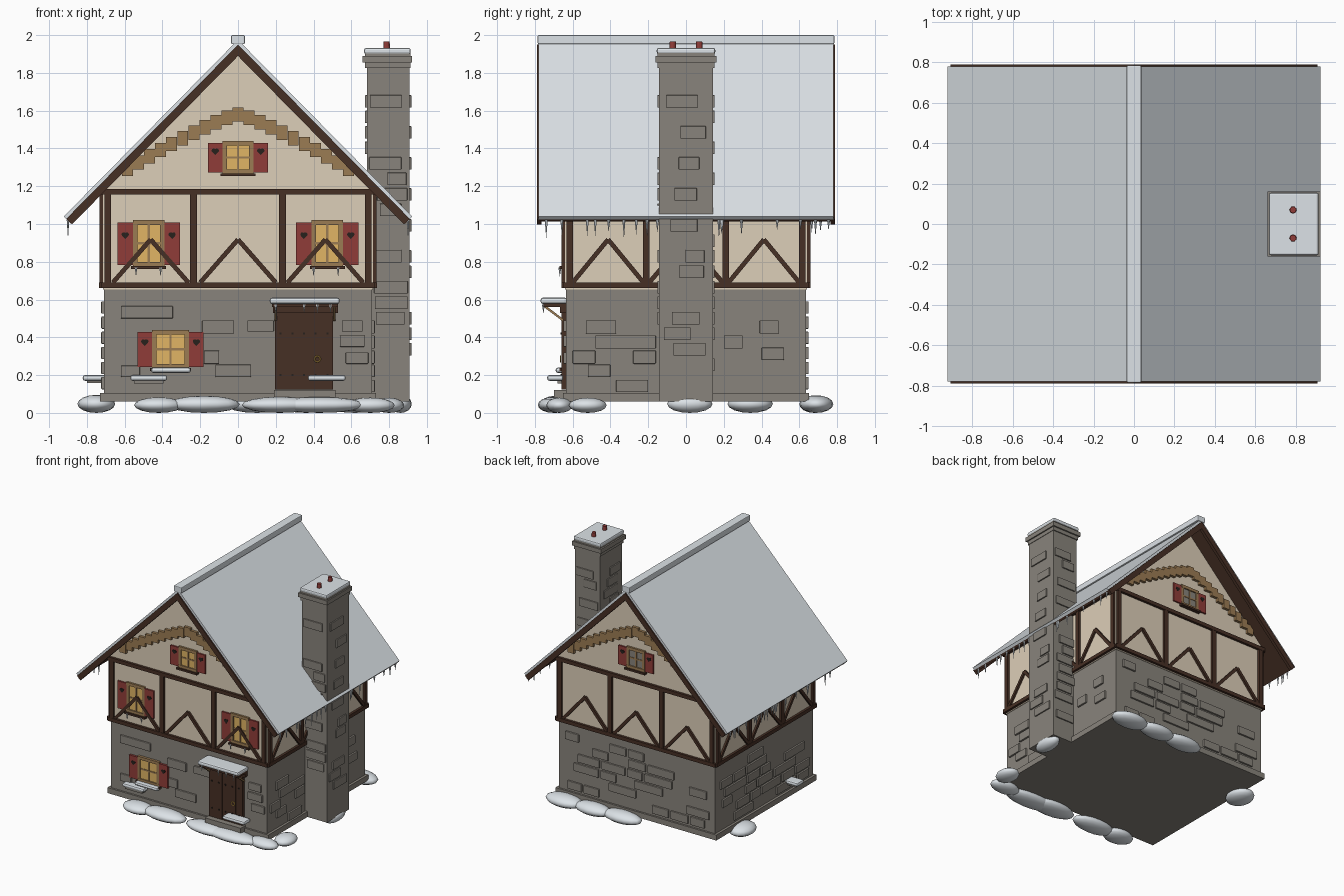
import bpy, bmesh, math, random
from mathutils import Matrix, Vector

if "Cube" in bpy.data.objects:
    bpy.data.objects.remove(bpy.data.objects["Cube"])

random.seed(4)
I = Matrix.Identity(4)


def mat(name, r, g, b):
    m = bpy.data.materials.new(name)
    m.diffuse_color = (r, g, b, 1)
    m.use_nodes = True
    m.node_tree.nodes["Principled BSDF"].inputs["Base Color"].default_value = m.diffuse_color
    return m


STONE = mat("grey_stone", .25, .23, .20)
PLASTER = mat("cream_plaster", .72, .62, .48)
TIMBER = mat("dark_timber", .062, .029, .018)
SNOW = mat("snow", .80, .85, .89)
RED = mat("shutter_red", .28, .046, .04)
TAN = mat("tan_wood", .33, .20, .088)
GLOW = mat("warm_glass", .75, .46, .13)
IRON = mat("black_iron", .02, .015, .012)
BRASS = mat("brass", .5, .3, .06)


def finish(bm, name, material, bevel=0, smooth=False):
    bmesh.ops.recalc_face_normals(bm, faces=bm.faces[:])
    me = bpy.data.meshes.new(name)
    bm.to_mesh(me)
    bm.free()
    ob = bpy.data.objects.new(name, me)
    bpy.context.collection.objects.link(ob)
    me.materials.append(material)
    if bevel:
        mod = ob.modifiers.new("soft_edge", 'BEVEL')
        mod.width, mod.segments = bevel, 2
    if smooth:
        for p in me.polygons:
            p.use_smooth = True
    return ob


def box(bm, x0, x1, y0, y1, z0, z1, M=I):
    c = Vector((x0 + x1, y0 + y1, z0 + z1)) / 2
    bmesh.ops.create_cube(bm, size=1, matrix=M @ Matrix.Translation(c)
                          @ Matrix.Diagonal((x1 - x0, y1 - y0, z1 - z0, 1)))


def beam(bm, a, b, w, d0, d1, M):
    """Beam lying on a wall, from (u, z) point a to b, between depths d0 and d1."""
    du, dz = b[0] - a[0], b[1] - a[1]
    c = Vector(((a[0] + b[0]) / 2, -(d0 + d1) / 2, (a[1] + b[1]) / 2))
    bmesh.ops.create_cube(bm, size=1, matrix=M @ Matrix.Translation(c)
                          @ Matrix.Rotation(-math.atan2(dz, du), 4, 'Y')
                          @ Matrix.Diagonal((math.hypot(du, dz), d1 - d0, w, 1)))


def cone(bm, loc, r0, r1, h, seg=8, rot=I):
    bmesh.ops.create_cone(bm, cap_ends=True, segments=seg, radius1=r0, radius2=r1,
                          depth=h, matrix=Matrix.Translation(loc) @ rot)


def prism(bm, pts, y0, y1):
    a = [bm.verts.new((x, y0, z)) for x, z in pts]
    b = [bm.verts.new((x, y1, z)) for x, z in pts]
    n = len(pts)
    bm.faces.new(a)
    bm.faces.new(b[::-1])
    for i in range(n):
        bm.faces.new((a[i], b[i], b[(i + 1) % n], a[(i + 1) % n]))


def solid(name, material, *boxes, bevel=0):
    bm = bmesh.new()
    for b in boxes:
        box(bm, *b)
    return finish(bm, name, material, bevel)


# Wall frames: u along the wall, outward is -y, rotated round the house
WX, WY = .715, .64
FRONT, RIGHT, BACK, LEFT = [Matrix.Rotation(math.radians(a), 4, 'Z') for a in (0, 90, 180, 270)]

# Stone storey, plinth, plastered upper storey with gables
solid("stone_storey", STONE, (-.71, .71, -.635, .635, .06, .66))
solid("plinth", STONE, (-.73, .73, -.65, .65, .06, .105))
bm = bmesh.new()
prism(bm, [(-WX, .652), (WX, .652), (WX, 1.2), (0, 1.925), (-WX, 1.2)], -WY, WY)
finish(bm, "plaster_storey", PLASTER)

# Raised stones on the lower walls
front_stones = [(-.62, -.345, .5, .565), (-.19, -.02, .42, .49), (.05, .19, .43, .49),
                (-.62, -.52, .19, .25), (-.12, .07, .19, .255), (-.18, -.1, .26, .33),
                (.55, .66, .43, .49), (.54, .67, .35, .41), (.57, .69, .26, .32)]
side_stones = [(-.53, -.37, .42, .49), (-.48, -.16, .34, .41), (-.6, -.48, .26, .33),
               (-.28, -.16, .26, .33), (-.52, -.4, .19, .255), (-.37, -.2, .11, .175),
               (.39, .49, .42, .49), (.2, .3, .34, .41), (.4, .52, .28, .345)]
bm = bmesh.new()
for M, d, stones in ((FRONT, .635, front_stones), (RIGHT, .71, side_stones)):
    for u0, u1, z0, z1 in stones:
        box(bm, u0, u1, -d - .014, -d + .01, z0, z1, M)
for M, d, half in ((BACK, .635, .66), (LEFT, .71, .58)):
    for row in range(6):
        u = -half + random.uniform(0, .15)
        while u < half - .1:
            w = min(random.uniform(.11, .28), half - u)
            if random.random() < .55:
                z = .125 + row * .08
                box(bm, u, u + w, -d - .014, -d + .01, z, z + .065, M)
            u += w + .02
finish(bm, "raised_stones", STONE, .004)

# Timber frame on all four walls
bm = bmesh.new()
for M, d, posts in ((FRONT, WY, (-.69, -.235, .235, .69)), (BACK, WY, (-.69, -.235, .235, .69)),
                    (RIGHT, WX, (-.615, -.21, .21, .615)), (LEFT, WX, (-.615, -.21, .21, .615))):
    e = posts[-1] + .035
    for z in (.675, 1.17):
        box(bm, -e, e, -d - .02, -d + .01, z - .015, z + .015, M)
    for p in posts:
        box(bm, p - .018, p + .018, -d - .018, -d + .01, .68, 1.17, M)
    for a, b in zip(posts, posts[1:]):
        c, h = (a + b) / 2, min(.2, (b - a) / 2 - .015)
        for s in (-1, 1):
            beam(bm, (c + s * h, .69), (c, .918), .024, d - .01, d + .016 + s * .001, M)
finish(bm, "timber_frame", TIMBER)

# Roof: layers of one gabled section, t measured square to the slope
EX, EZ, APEX = .922, 1.04, 1.975
L = math.hypot(EX, APEX - EZ)
nx, nz = (APEX - EZ) / L, EX / L


def roof_layer(bm, t0, t1, y0, y1):
    pt = lambda t, s: (s * (EX - t * nx), EZ - t * nz)
    top = lambda t: (0, APEX - t / nz)
    prism(bm, [pt(t0, -1), top(t0), pt(t0, 1), pt(t1, 1), top(t1), pt(t1, -1)], y0, y1)


bm = bmesh.new()
roof_layer(bm, 0, .022, -.78, .78)
finish(bm, "roof_snow", SNOW)
bm = bmesh.new()
roof_layer(bm, .022, .04, -.775, .775)
finish(bm, "roof_deck", TIMBER)
bm = bmesh.new()
for y in (-.79, .765):
    roof_layer(bm, .018, .06, y, y + .025)
finish(bm, "barge_boards", TIMBER)
solid("ridge_snow", SNOW, (-.036, .036, -.785, .785, 1.952, 2.0), bevel=.006)

# Stepped arch of blocks across each gable
bm = bmesh.new()
for M in (FRONT, BACK):
    for i in range(-10, 11):
        u = i * .0585
        z = 1.58 - .31 * (abs(u) / .62) ** 1.2
        box(bm, u - .029, u + .029, -WY - .022, -WY + .01, z - .038, z + .038, M)
finish(bm, "gable_blocks", TAN)


# Windows with shutters and heart cut-outs
def window(tag, M, c, z0, z1, half, sw, glass, sill):
    D = WY
    f = .024
    bm = bmesh.new()
    for s in (-1, 1):
        x = c + s * (half - f / 2)
        box(bm, x - f / 2, x + f / 2, -D - .014, -D + .01, z0, z1, M)
    for z in (z0, z1 - f):
        box(bm, c - half, c + half, -D - .016, -D + .01, z, z + f, M)
    box(bm, c - .006, c + .006, -D - .011, -D + .01, z0, z1, M)
    m = (z0 + z1) / 2
    box(bm, c - half, c + half, -D - .01, -D + .01, m - .006, m + .006, M)
    finish(bm, tag + "_frame", TAN)
    bm = bmesh.new()
    box(bm, c - half + .01, c + half - .01, -D - .006, -D + .01, z0 + .01, z1 - .01, M)
    finish(bm, tag + "_glass", glass)
    bm, hb = bmesh.new(), bmesh.new()
    for s in (-1, 1):
        x = c + s * (half + sw / 2)
        box(bm, x - sw / 2, x + sw / 2, -D - .013, -D + .01, z0 + .008, z1 - .012, M)
        hz = z0 + (z1 - z0) * .66
        beam(hb, (x - .008, hz - .008), (x + .008, hz + .008), .0226, D + .01, D + .0155, M)
        for k in (-1, 1):
            cone(hb, M @ Vector((x + k * .008, -D - .0128, hz + .008)), .0113, .0113, .0055, 10,
                 Matrix.Rotation(math.pi / 2, 4, 'X'))
    finish(bm, tag + "_shutters", RED)
    finish(hb, tag + "_hearts", IRON)
    bm = bmesh.new()
    box(bm, c - half - .01, c + half + .01, -D - .03, -D + .01, z0 - .012, z0 + .003, M)
    finish(bm, tag + "_sill", sill)


window("lower_window", FRONT, -.357, .235, .44, .098, .077, GLOW, TIMBER)
for s in (-1, 1):
    window("upper_window_" + ("left" if s < 0 else "right"), FRONT, s * .473, .775, 1.02, .083, .082, GLOW, TIMBER)
window("front_gable_window", FRONT, 0, 1.265, 1.44, .083, .075, GLOW, TIMBER)
window("back_gable_window", BACK, 0, 1.265, 1.44, .083, .075, STONE, TIMBER)

# Door, step, studs, ring handle and canopy
solid("door", TIMBER, *[(.197 + i * .0617, .256 + i * .0617, -.66, -.62, .125, .535) for i in range(5)],
      (.2, .5, -.655, -.62, .125, .535))
solid("door_step", STONE, (.19, .515, -.7, -.62, .06, .122))
bm = bmesh.new()
for z in (.2, .42):
    for i in range(5):
        x = .226 + i * .0617
        box(bm, x - .005, x + .005, -.665, -.65, z - .005, z + .005)
finish(bm, "door_studs", IRON)
bpy.ops.mesh.primitive_torus_add(major_segments=16, minor_segments=6, major_radius=.015, minor_radius=.004,
                                 location=(.42, -.664, .285), rotation=(math.pi / 2, 0, 0))
bpy.context.object.name = "door_ring"
bpy.context.object.data.materials.append(BRASS)
solid("canopy_board", TIMBER, (.18, .53, -.755, -.62, .56, .578), (.185, .53, -.668, -.62, .53, .562))
solid("canopy_snow", SNOW, (.168, .538, -.77, -.63, .577, .61), bevel=.012)
bm = bmesh.new()
for x in (.2, .51):
    beam(bm, (-.745, .562), (-.65, .49), .012, x - .007, x + .007, Matrix.Rotation(math.pi / 2, 4, 'Z') @
         Matrix.Diagonal((1, 1, 1, 1)))
finish(bm, "canopy_braces", TAN)

# Chimney with cap, raised stones, snow and pots
CX, CH = .795, .113
solid("chimney_stack", STONE, (CX - CH, CX + CH, -.142, .142, .06, 1.83))
solid("chimney_cap", STONE, (.66, .922, -.162, .162, 1.855, 1.89), (.672, .912, -.15, .15, 1.825, 1.91))
solid("chimney_snow", SNOW, (.668, .914, -.155, .155, 1.9, 1.932), bevel=.01)
bm = bmesh.new()
T = Matrix.Translation((CX, 0, 0))
for R, d, half, low in ((FRONT, .142, .105, .2), (RIGHT, CH, .12, .2), (BACK, .142, .105, .2), (LEFT, CH, .12, 1.35)):
    for row in range(19):
        z = .14 + row * .082
        if z > low and random.random() < .6:
            w = random.uniform(.1, .18)
            u = random.uniform(-half, half - w)
            box(bm, u, u + w, -d - .01, -d + .01, z, z + .066, T @ R)
finish(bm, "chimney_stones", STONE, .003)
bm = bmesh.new()
for y in (-.07, .07):
    cone(bm, (.787, y, 1.94), .018, .016, .05, 12)
finish(bm, "chimney_pots", RED)

# Snow on ledges and round the foot of the walls
solid("ledge_snow", SNOW, (-.57, -.375, -.69, -.63, .17, .2), (.37, .57, -.735, -.65, .17, .2),
      (-.46, -.25, -.69, -.63, .212, .24), (-.822, -.7, -.36, -.27, .17, .2), bevel=.012)
solid("ledge_boards", STONE, (-.55, -.395, -.68, -.62, .155, .172), (-.8, -.7, -.345, -.285, .158, .172))
bm = bmesh.new()
mounds = [(-.42, -.69, .13, .09), (-.18, -.69, .19, .085), (.22, -.69, .2, .09), (.43, -.7, .24, .085),
          (.7, -.67, .13, .07), (.8, -.52, .08, .1), (-.75, .34, .1, .12), (.62, .69, .16, .09),
          (.36, .69, .16, .08), (.1, .68, .17, .08), (.86, .02, .06, .12)]
for x, y, rx, ry in mounds:
    rz = random.uniform(.04, .048)
    bmesh.ops.create_uvsphere(bm, u_segments=16, v_segments=8, radius=1,
                              matrix=Matrix.Translation((x, y, .008 + rz)) @ Matrix.Diagonal((rx, ry, rz, 1)))
bmesh.ops.translate(bm, verts=bm.verts[:], vec=(0, 0, -min(v.co.z for v in bm.verts)))
finish(bm, "snow_mounds", SNOW, smooth=True)

# Icicles on the eaves, canopy and upper sills
bm = bmesh.new()
spots = [(s * .9, random.uniform(-.76, .76), 1.02) for s in (-1, 1) for _ in range(20)]
spots += [(x, -.755, .575) for x in (.2, .35, .42, .49)]
spots += [(s * .47 + o, -.668, .77) for s in (-1, 1) for o in (-.07, .06)]
for x, y, z in spots:
    h = random.uniform(.05, .1) if z > 1 else .05
    cone(bm, (x, y, z - h / 2), .0, .008, h, 6)
finish(bm, "icicles", SNOW)
